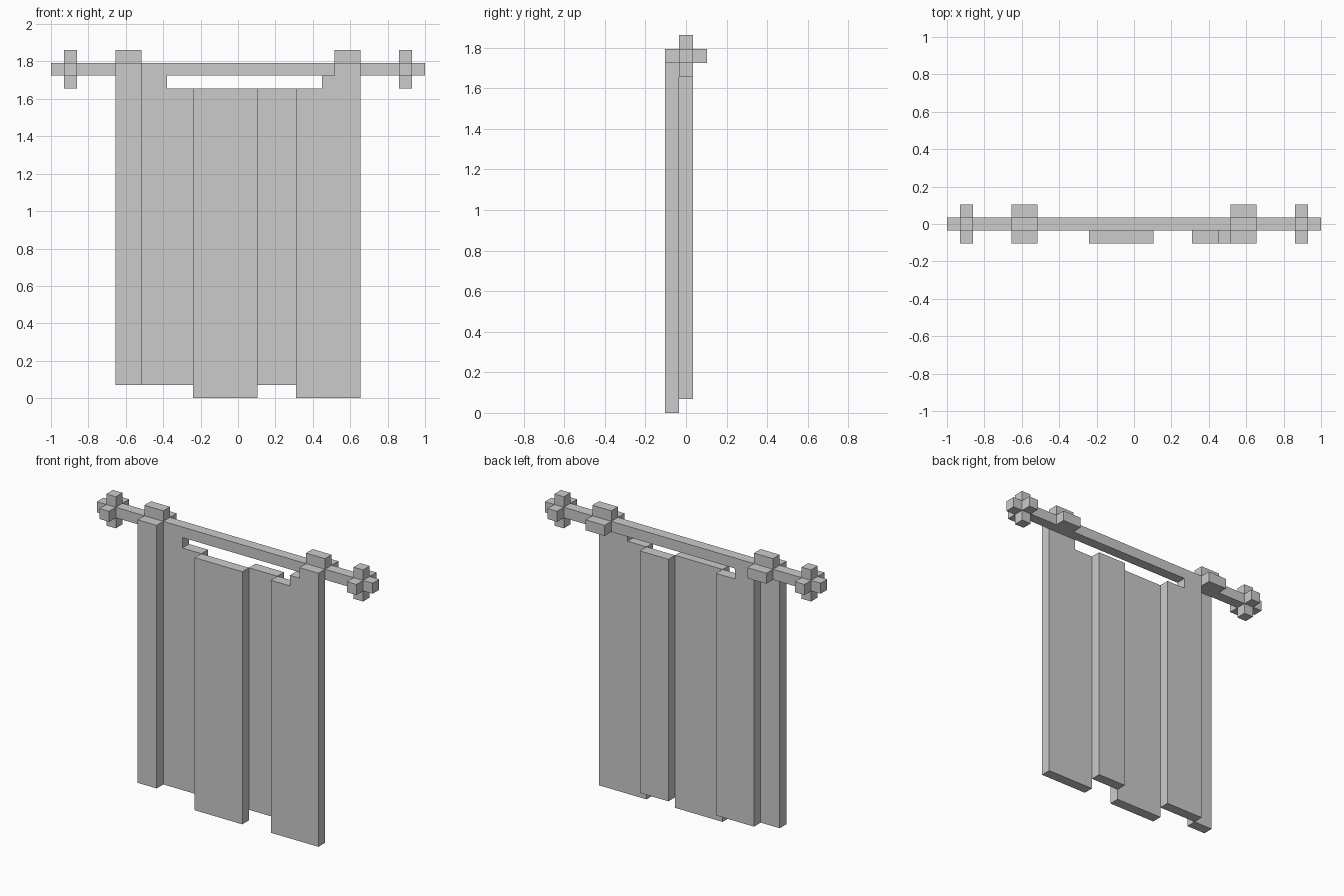
import bpy, bmesh
from mathutils import Vector

if "Cube" in bpy.data.objects:
    bpy.data.objects.remove(bpy.data.objects["Cube"])

U = 2 / 29  # one block unit; the model is 29 units wide


def pos(x, y, z):
    """Block coordinates (x counted from the left end) to world space."""
    return Vector(((x - 14.5) * U, y * U, z * U))


def slab(bm, outline, y0, y1):
    """Extrude an x/z outline between two depths."""
    front = bm.faces.new([bm.verts.new(pos(x, y0, z)) for x, z in outline])
    ext = bmesh.ops.extrude_face_region(bm, geom=[front], use_keep_orig=True)
    verts = [g for g in ext["geom"] if isinstance(g, bmesh.types.BMVert)]
    bmesh.ops.translate(bm, verts=verts, vec=(0, (y1 - y0) * U, 0))


def make(name, slabs):
    """Build one object from a list of (outline, y0, y1) slabs."""
    bm = bmesh.new()
    for s in slabs:
        slab(bm, *s)
    bmesh.ops.recalc_face_normals(bm, faces=bm.faces)
    mesh = bpy.data.meshes.new(name)
    bm.to_mesh(mesh)
    bm.free()
    bpy.context.collection.objects.link(bpy.data.objects.new(name, mesh))


def rect(x0, x1, z0, z1):
    return [(x0, z0), (x1, z0), (x1, z1), (x0, z1)]


FRONT = (-1.5, -0.5)
MID = (-0.5, 0.5)
BACK = (0.5, 1.5)

# Curtain rod
make("rod", [(rect(0, 29, 25, 26), *MID)])

# Finial arms and curtain loops at both ends of the rod
for side, fx, lx in (("left", 1, 5), ("right", 27, 22)):
    make(side + "_finial", [
        (rect(fx, fx + 1, 26, 27), *MID),
        (rect(fx, fx + 1, 24, 25), *MID),
        (rect(fx, fx + 1, 25, 26), *FRONT),
        (rect(fx, fx + 1, 25, 26), *BACK),
    ])
    make(side + "_curtain_loop", [
        (rect(lx, lx + 2, 26, 27), *MID),
        (rect(lx, lx + 2, 25, 26), *BACK),
    ])

# Curtain folds, alternating between the front and rear layer
make("left_front_fold", [(rect(5, 7, 1, 26), *FRONT)])
make("left_rear_fold", [
    ([(7, 1), (11, 1), (11, 24), (9, 24), (9, 25), (7, 25)], *MID)])
make("middle_front_fold", [(rect(11, 16, 0, 24), *FRONT)])
make("right_rear_fold", [(rect(16, 19, 1, 24), *MID)])
make("right_front_fold", [
    ([(19, 0), (24, 0), (24, 26), (22, 26), (22, 25), (21, 25), (21, 24), (19, 24)], *FRONT)])
